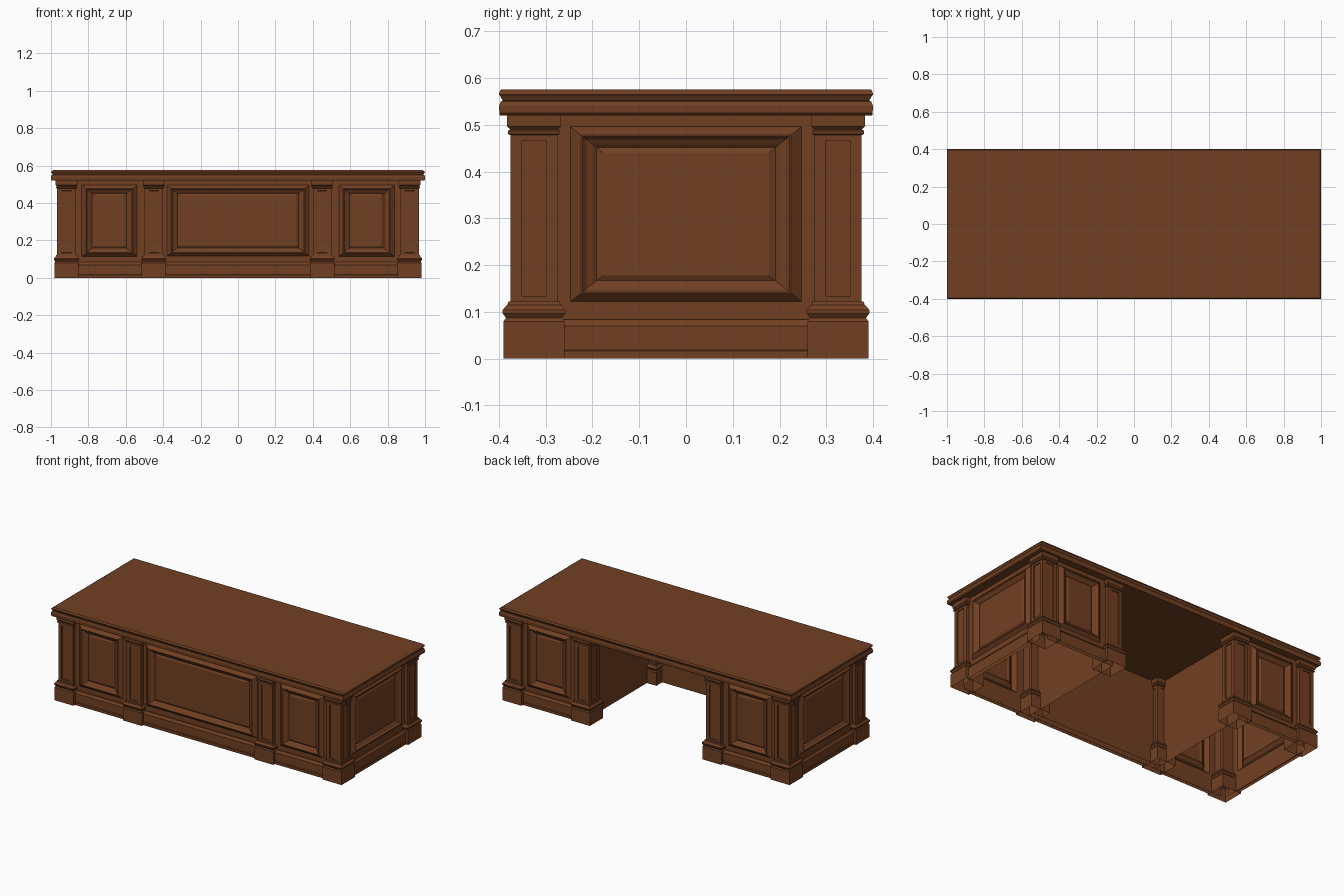
import bpy, bmesh
from mathutils import Vector

if "Cube" in bpy.data.objects:
    bpy.data.objects.remove(bpy.data.objects["Cube"], do_unlink=True)

# One brown wood colour
WOOD = (0.165, 0.051, 0.016, 1)
wood = bpy.data.materials.new("brown_wood")
wood.use_nodes = True
wood.diffuse_color = WOOD
wood.node_tree.nodes["Principled BSDF"].inputs["Base Color"].default_value = WOOD

UP = Vector((0, 0, 1))
SIDES = {"front": Vector((1, 0, 0)), "left": Vector((0, 1, 0)),
         "back": Vector((-1, 0, 0)), "right": Vector((0, -1, 0))}
TOP_Z = 0.52        # underside of the desktop
WALL_X, WALL_Y = 0.946, 0.354
COL_X, INNER_X, COL_Y = 0.917, 0.45, 0.325


def finish(name, bm):
    mesh = bpy.data.meshes.new(name)
    bm.to_mesh(mesh)
    bm.free()
    mesh.materials.append(wood)
    obj = bpy.data.objects.new(name, mesh)
    bpy.context.collection.objects.link(obj)


def bridge(bm, a, b):
    for i in range(4):
        j = (i + 1) % 4
        bm.faces.new((a[i], a[j], b[j], b[i]))


def relief(bm, origin, u, rings):
    """Nested rectangles (u0, u1, z0, z1, depth) joined into a moulded panel."""
    n = u.cross(UP)
    last = None
    for u0, u1, z0, z1, d in rings:
        ring = [bm.verts.new(origin + u * a + UP * z + n * d)
                for a, z in ((u0, z0), (u1, z0), (u1, z1), (u0, z1))]
        if last:
            bridge(bm, last, ring)
        last = ring
    bm.faces.new(last)


def loft(bm, cx, cy, profile, skip=None):
    """Stack of rectangles (half x, half y, z), open below."""
    rings = [[bm.verts.new((cx + sx * hx, cy + sy * hy, z))
              for sx, sy in ((-1, -1), (1, -1), (1, 1), (-1, 1))]
             for hx, hy, z in profile]
    for k in range(len(rings) - 1):
        if k != skip:
            bridge(bm, rings[k], rings[k + 1])
    bm.faces.new(rings[-1])
    return rings[0]


# Desktop with a moulded edge: (inset x, inset y, height)
bm = bmesh.new()
edge = [(0.006, 0.002, 0.52), (0.001, 0.001, 0.525), (0, 0, 0.54),
        (0.004, 0.004, 0.55), (0.009, 0.008, 0.552), (0.002, 0.002, 0.563),
        (0, 0, 0.565), (0.005, 0.001, 0.571), (0.013, 0.005, 0.576)]
underside = loft(bm, 0, 0, [(1 - i, 0.4 - j, z) for i, j, z in edge])
bm.faces.new(underside[::-1])
finish("desktop", bm)

# Square columns with plinth, moulded base, sunk shaft panels and capital
COLUMN = [(0.065, 0), (0.065, 0.08), (0.06, 0.087), (0.062, 0.09), (0.067, 0.097),
          (0.067, 0.104), (0.06, 0.113), (0.057, 0.115), (0.055, 0.122),
          (0.05, 0.122), (0.05, 0.478), (0.055, 0.48), (0.056, 0.487),
          (0.051, 0.49), (0.058, 0.497), (0.058, TOP_Z)]
SHAFT = 9


def column(name, cx, cy):
    bm = bmesh.new()
    loft(bm, cx, cy, [(h, h, z) for h, z in COLUMN], skip=SHAFT)
    h, z0 = COLUMN[SHAFT]
    z1 = COLUMN[SHAFT + 1][1]
    for u in SIDES.values():
        rings = [(-h + a, h - a, z0 + b, z1 - b, d)
                 for a, b, d in ((0, 0, 0), (0.023, 0.012, 0), (0.0235, 0.0125, -0.005))]
        relief(bm, Vector((cx, cy, 0)) + u.cross(UP) * h, u, rings)
    finish(name, bm)


for x, label in ((COL_X, "outer_left"), (INNER_X, "inner_left"),
                 (-INNER_X, "inner_right"), (-COL_X, "outer_right")):
    column("front_column_" + label, x, -COL_Y)
    column("back_column_" + label, x, COL_Y)

# Raised and fielded wall panels: (inset, height out of the wall)
MOULDING = [(0, 0), (0.022, 0.018), (0.026, 0.018), (0.034, 0.009),
            (0.048, 0.002), (0.056, -0.004), (0.07, 0.002)]


def wall(name, side, origin, half, panel_half, bottom, shift=0):
    bm = bmesh.new()
    rings = [(-half, half, 0, TOP_Z, 0)]
    rings += [(shift - panel_half + i, shift + panel_half - i,
               bottom + i * 0.8, 0.496 - i * 0.8, d) for i, d in MOULDING]
    relief(bm, Vector(origin), SIDES[side], rings)
    finish(name, bm)


# Skirting board with a foot strip and sloped top edge, open behind and below
SKIRT = [(0.022, 0), (0.022, 0.016), (0.018, 0.019), (0.018, 0.07),
         (0.008, 0.084), (0, 0.084)]


def skirting(name, side, origin, half):
    bm = bmesh.new()
    u = SIDES[side]
    n = u.cross(UP)
    a, b = [[bm.verts.new(Vector(origin) + u * s * half + n * d + UP * z)
             for d, z in SKIRT] for s in (-1, 1)]
    for i in range(len(SKIRT) - 1):
        bm.faces.new((a[i], b[i], b[i + 1], a[i + 1]))
    finish(name, bm)


def plain_wall(name, side, origin, half):
    bm = bmesh.new()
    relief(bm, Vector(origin), SIDES[side], [(-half, half, 0, TOP_Z, 0)])
    finish(name, bm)


mid = (COL_X + INNER_X) / 2
bay = (COL_X - INNER_X) / 2
for s, label in ((1, "left"), (-1, "right")):
    # Pedestal front, back and end walls
    for side, y, turn in (("front", -WALL_Y, 1), ("back", WALL_Y, -1)):
        wall(f"{label}_pedestal_{side}_panel", side, (s * mid, y, 0), bay,
             0.148, 0.114, shift=s * turn * 0.004)
        skirting(f"{label}_pedestal_{side}_skirting", side, (s * mid, y, 0), bay - 0.06)
    wall(f"{label}_end_panel", label, (s * WALL_X, 0, 0), COL_Y, 0.247, 0.122)
    skirting(f"{label}_end_skirting", label, (s * WALL_X, 0, 0), COL_Y - 0.06)
    # Plain kneehole wall
    plain_wall(f"{label}_kneehole_wall", "right" if s > 0 else "left",
               (s * INNER_X, 0, 0), WALL_Y)

# Centre front wall with its plain backing board
wall("centre_front_panel", "front", (0, -WALL_Y, 0), INNER_X, 0.38, 0.116)
skirting("centre_front_skirting", "front", (0, -WALL_Y, 0), INNER_X - 0.06)
plain_wall("centre_backing_board", "back", (0, -0.317, 0), INNER_X)
